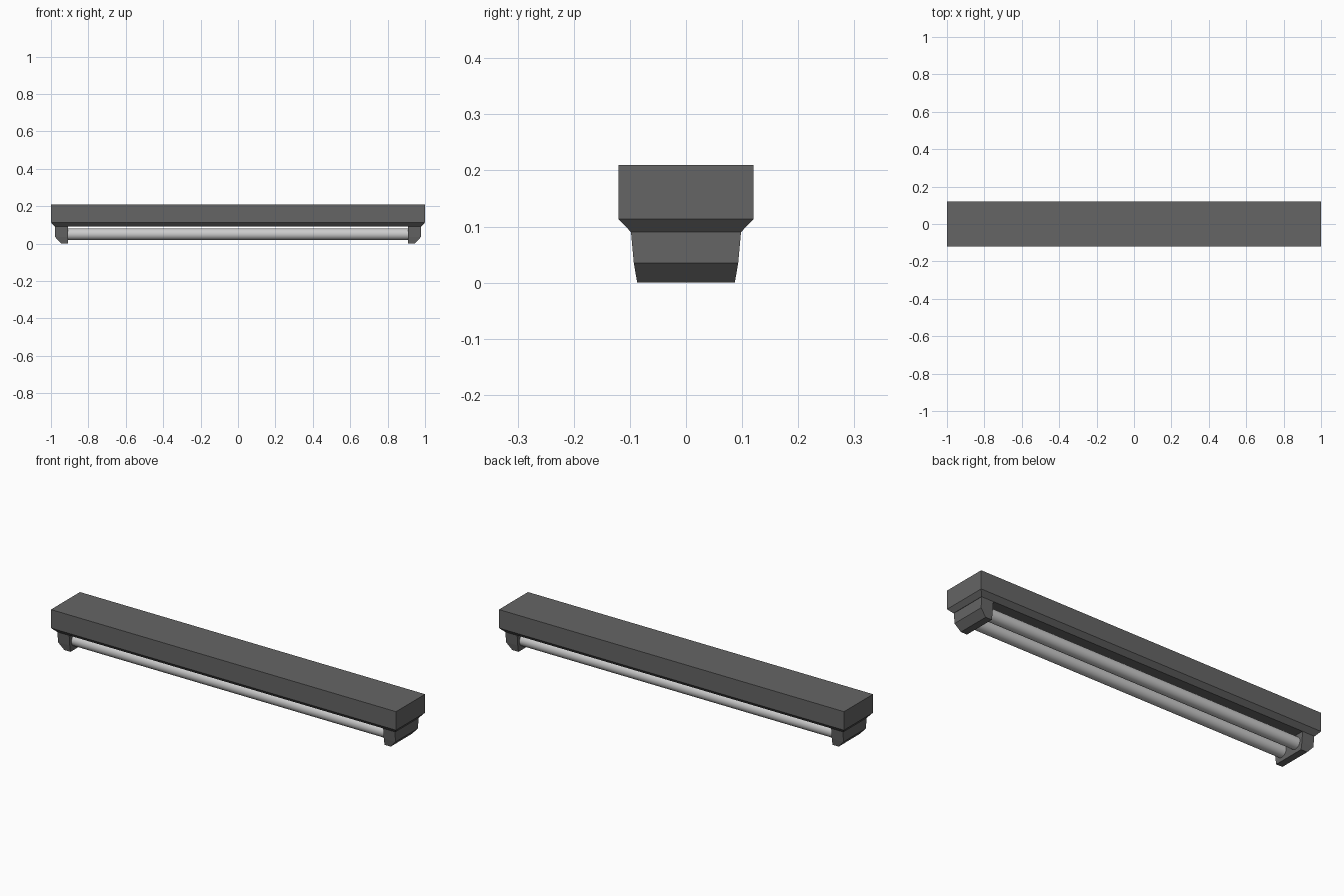
import bpy, bmesh, math

if "Cube" in bpy.data.objects:
    bpy.data.objects.remove(bpy.data.objects["Cube"])


def loft(name, rings):
    """Flat-faced solid through rectangles given as (z, x0, x1, half_y)."""
    bm = bmesh.new()
    loops = [[bm.verts.new(p) for p in
              ((x0, -y, z), (x1, -y, z), (x1, y, z), (x0, y, z))]
             for z, x0, x1, y in rings]
    bm.faces.new(loops[0][::-1])
    bm.faces.new(loops[-1])
    for a, b in zip(loops, loops[1:]):
        for i in range(4):
            j = (i + 1) % 4
            bm.faces.new((a[i], a[j], b[j], b[i]))
    bmesh.ops.recalc_face_normals(bm, faces=bm.faces)
    mesh = bpy.data.meshes.new(name)
    bm.to_mesh(mesh)
    bm.free()
    obj = bpy.data.objects.new(name, mesh)
    bpy.context.collection.objects.link(obj)
    return obj


# Housing with a tapered lower edge
loft("housing", [(0.09, -0.98, 0.98, 0.098),
                 (0.113, -1, 1, 0.12),
                 (0.21, -1, 1, 0.12)])

# Lamp holders at both ends, chamfered on the outside
for side, s in (("left", -1), ("right", 1)):
    rings = []
    for z, outer, y in ((0, 0.946, 0.087), (0.035, 0.978, 0.093), (0.09, 0.978, 0.098)):
        x0, x1 = sorted((s * 0.91, s * outer))
        rings.append((z, x0, x1, y))
    loft(side + "_lamp_holder", rings)

# Two fluorescent tubes
for side, y in (("front", -0.048), ("back", 0.048)):
    bpy.ops.mesh.primitive_cylinder_add(vertices=24, radius=0.031, depth=1.824,
                                        location=(0, y, 0.05),
                                        rotation=(0, math.pi / 2, 0))
    tube = bpy.context.object
    tube.name = side + "_tube"
    bpy.ops.object.shade_smooth_by_angle(angle=math.radians(40))
    glass = bpy.data.materials.get("tube_glass") or bpy.data.materials.new("tube_glass")
    glass.diffuse_color = (0.8, 0.78, 0.78, 1)
    glass.use_nodes = True
    glass.node_tree.nodes["Principled BSDF"].inputs["Base Color"].default_value = glass.diffuse_color
    tube.data.materials.append(glass)

# Dark painted metal for housing and holders
metal = bpy.data.materials.new("dark_metal")
metal.diffuse_color = (0.13, 0.13, 0.13, 1)
metal.use_nodes = True
metal.node_tree.nodes["Principled BSDF"].inputs["Base Color"].default_value = metal.diffuse_color
for obj in bpy.data.objects:
    if obj.type == 'MESH' and not obj.data.materials:
        obj.data.materials.append(metal)
